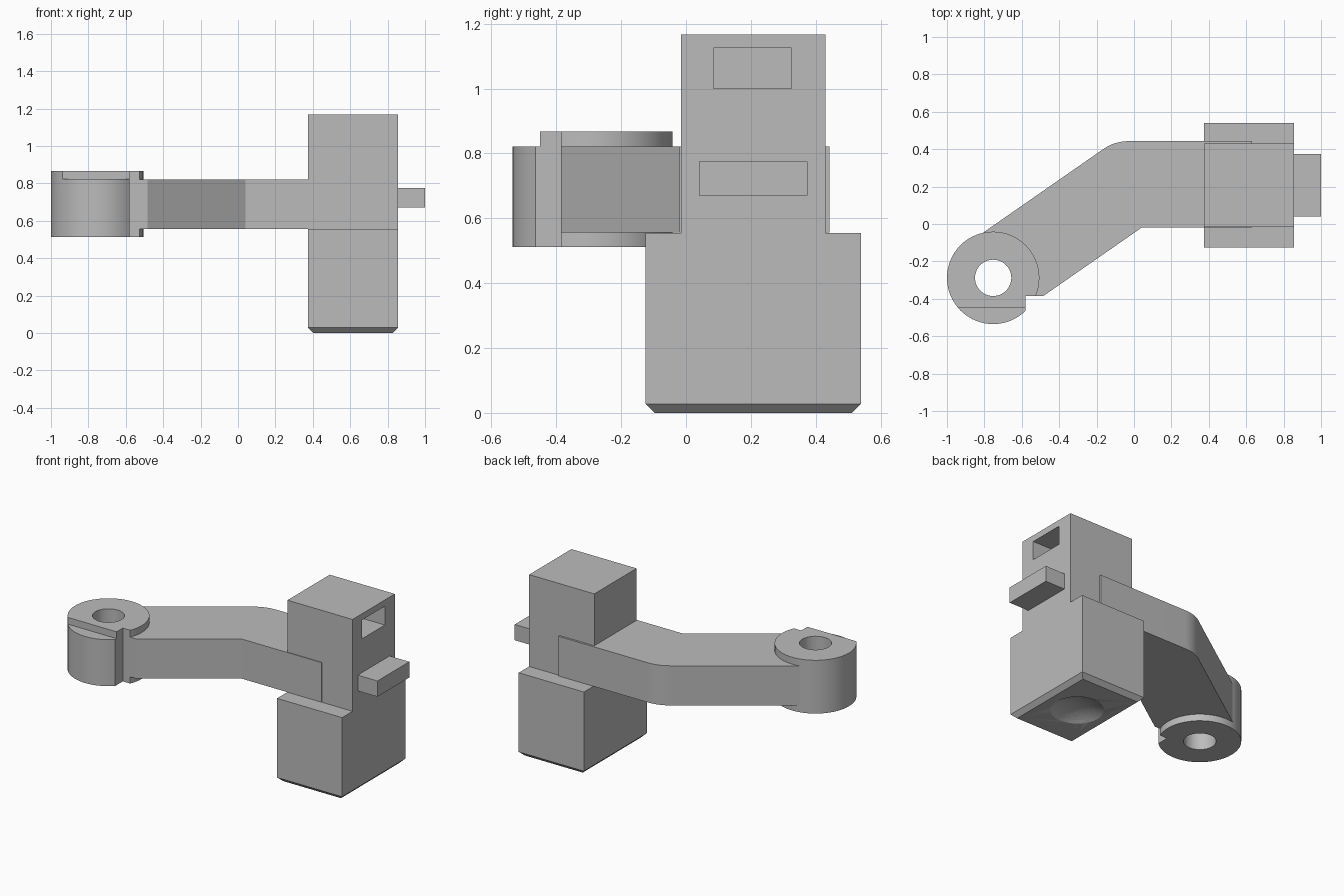
import bpy, bmesh, math
from mathutils import Vector

if "Cube" in bpy.data.objects:
    bpy.data.objects.remove(bpy.data.objects["Cube"])

grey = bpy.data.materials.new("plain_grey")
grey.diffuse_color = (0.5, 0.5, 0.5, 1)
grey.use_nodes = True
grey.node_tree.nodes["Principled BSDF"].inputs["Base Color"].default_value = grey.diffuse_color


def finish(name, bm, cutter=False):
    bmesh.ops.recalc_face_normals(bm, faces=bm.faces)
    me = bpy.data.meshes.new(name)
    bm.to_mesh(me)
    bm.free()
    me.materials.append(grey)
    ob = bpy.data.objects.new(name, me)
    bpy.context.collection.objects.link(ob)
    if cutter:
        ob.hide_render = True
        ob.hide_set(True)
    return ob


def prism(points, direction):
    """Extrude a closed outline along a direction."""
    bm = bmesh.new()
    face = bm.faces.new([bm.verts.new(p) for p in points])
    new = bmesh.ops.extrude_face_region(bm, geom=[face])["geom"]
    verts = [g for g in new if isinstance(g, bmesh.types.BMVert)]
    bmesh.ops.translate(bm, verts=verts, vec=direction)
    return bm


def box(x0, x1, y0, y1, z0, z1):
    return prism([(x0, y0, z0), (x1, y0, z0), (x1, y1, z0), (x0, y1, z0)], (0, 0, z1 - z0))


def cylinder(cx, cy, r, z0, z1, n=64):
    ring = [(cx + r * math.cos(2 * math.pi * i / n), cy + r * math.sin(2 * math.pi * i / n), z0)
            for i in range(n)]
    return prism(ring, (0, 0, z1 - z0))


def cut(ob, cutter):
    mod = ob.modifiers.new(cutter.name, "BOOLEAN")
    mod.operation = "DIFFERENCE"
    mod.solver = "EXACT"
    mod.object = cutter


def smooth(ob):
    bpy.ops.object.select_all(action="DESELECT")
    ob.select_set(True)
    bpy.context.view_layer.objects.active = ob
    bpy.ops.object.shade_smooth_by_angle(angle=math.radians(25))


# Stepped block: wide foot, narrower head, chamfered bottom
profile = [(-0.125, 0), (0.54, 0), (0.54, 0.555), (0.43, 0.555),
           (0.43, 1.167), (-0.015, 1.167), (-0.015, 0.555), (-0.125, 0.555)]
bm = prism([(0.375, y, z) for y, z in profile], (0.48, 0, 0))
low = [e for e in bm.edges if all(v.co.z < 1e-4 for v in e.verts)]
bmesh.ops.bevel(bm, geom=low, offset=0.028, segments=1, affect="EDGES")
block = finish("block", bm)

# Blind window in the head and shallow round dimple under the foot
cut(block, finish("window_cutter", box(0.55, 0.95, 0.085, 0.325, 1.0, 1.125), True))
bm = bmesh.new()
bmesh.ops.create_uvsphere(bm, u_segments=48, v_segments=48, radius=0.314)
bmesh.ops.translate(bm, verts=bm.verts, vec=(0.615, 0.2075, -0.27))
dimple = finish("dimple_cutter", bm, True)
for p in dimple.data.polygons:
    p.use_smooth = True
cut(block, dimple)
smooth(block)

# Tab on the right side of the block
finish("side_tab", box(0.85, 1.0, 0.04, 0.375, 0.67, 0.775))

# Cranked arm with a rounded outer bend
a, b, c = Vector((-0.165, 0.40)), Vector((-0.105, 0.443)), Vector((-0.025, 0.443))
bend = [a * (1 - t) ** 2 + b * 2 * t * (1 - t) + c * t * t for t in [i / 10 for i in range(11)]]
outline = [(0.63, 0.443), (0.63, -0.02), (0.04, -0.02), (-0.485, -0.385), (-0.58, -0.385),
           (-0.62, -0.287), (-0.70, -0.15), (-0.805, -0.045)] + [tuple(p) for p in bend]
arm = finish("arm", prism([(x, y, 0.557) for x, y in outline], (0, 0, 0.264)))
smooth(arm)

# Round boss with bore, lowered front lip and corner notch
CX, CY = -0.753, -0.288
boss = finish("boss", cylinder(CX, CY, 0.247, 0.512, 0.867))
cut(boss, finish("bore_cutter", cylinder(CX, CY, 0.097, 0.4, 1.0), True))
cut(boss, finish("lip_cutter", box(-1.1, -0.4, -0.7, -0.45, 0.822, 1.0), True))
cut(boss, finish("notch_cutter", box(-0.58, -0.4, -0.7, -0.385, 0.4, 1.0), True))
smooth(boss)
